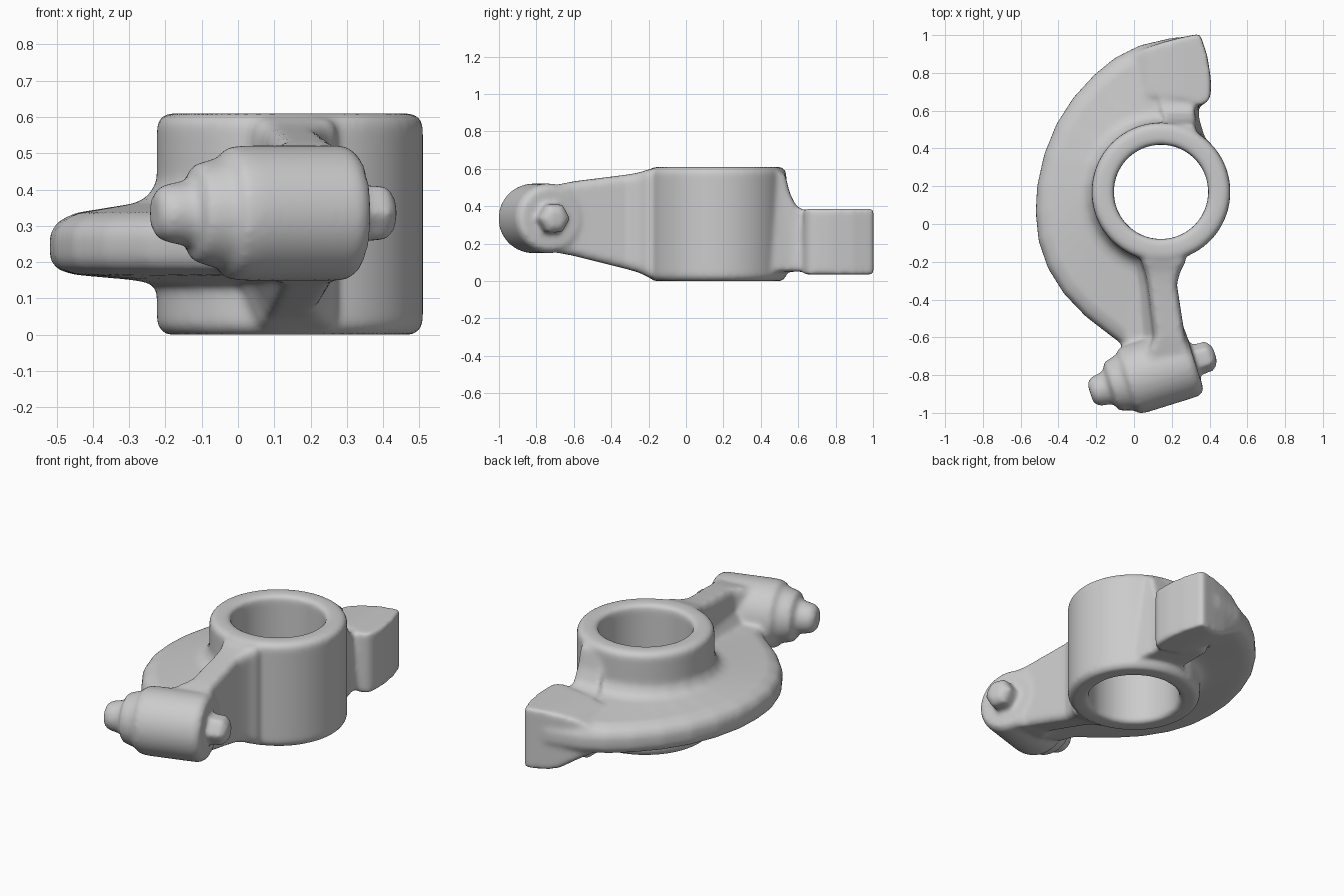
import bpy, bmesh
from math import sin, cos, radians, pi
from mathutils import Vector

bm = bmesh.new()


def loft(loops, ring=False):
    """Skin equal-length closed loops; cap the ends or close into a ring."""
    rows = [[bm.verts.new(p) for p in loop] for loop in loops]
    n = len(rows[0])
    pairs = list(zip(rows, rows[1:]))
    if ring:
        pairs.append((rows[-1], rows[0]))
    faces = [bm.faces.new((a[i], a[(i + 1) % n], b[(i + 1) % n], b[i]))
             for a, b in pairs for i in range(n)]
    if not ring:
        faces += [bm.faces.new(rows[0]), bm.faces.new(rows[-1])]
    bmesh.ops.recalc_face_normals(bm, faces=faces)


HUB = Vector((0.143, 0.17))

# Bored hub: wall section spun around the z axis
wall = [(0.25, 0.015), (0.265, 0), (0.345, 0), (0.367, 0.025),
        (0.367, 0.585), (0.345, 0.61), (0.265, 0.61), (0.25, 0.595)]
loft([[(HUB.x + r * cos(a), HUB.y + r * sin(a), z) for r, z in wall]
      for a in (2 * pi * k / 96 for k in range(96))], ring=True)

# Crescent web: outer edge points, each with the hub angle it runs in to
edge = [((0.34, 0.995), 76), ((0.20, 0.985), 84), ((0.03, 0.945), 94), ((-0.10, 0.88), 104),
        ((-0.21, 0.79), 115), ((-0.32, 0.67), 127), ((-0.41, 0.53), 140),
        ((-0.475, 0.37), 156), ((-0.513, 0.20), 172), ((-0.52, 0.06), 186),
        ((-0.505, -0.09), 199), ((-0.455, -0.235), 212), ((-0.37, -0.37), 224),
        ((-0.255, -0.49), 236), ((-0.145, -0.575), 247), ((-0.065, -0.635), 256),
        ((-0.055, -0.70), 264), ((0.10, -0.78), 272)]
sections = []
for p, ang in edge:
    outer = Vector(p)
    inner = HUB + 0.31 * Vector((cos(radians(ang)), sin(radians(ang))))
    length = (inner - outer).length
    steps = [(0, 0.21, 0.275), (0.02, 0.18, 0.31), (0.07, 0.165, 0.335),
             (length - 0.12, 0.15, 0.362), (length - 0.085, 0.143, 0.38),
             (length - 0.055, 0.13, 0.43), (length, 0.08, 0.54)]
    pts = [outer.lerp(inner, s / length) for s, _, _ in steps]
    low = [(q.x, q.y, st[1]) for q, st in zip(pts, steps)]
    high = [(q.x, q.y, st[2]) for q, st in zip(pts, steps)]
    sections.append(low + high[::-1])
loft(sections)

# Tapering front rib, flared into the web: y, left, right, bottom, top
rib = [(-0.12, 0.04, 0.25, 0.01, 0.60), (-0.20, 0.04, 0.275, 0.02, 0.597),
       (-0.25, 0.06, 0.245, 0.045, 0.58), (-0.32, 0.075, 0.227, 0.065, 0.568),
       (-0.60, 0.11, 0.27, 0.135, 0.533), (-0.68, 0.07, 0.30, 0.15, 0.517),
       (-0.78, 0.05, 0.31, 0.18, 0.49)]
loft([[(l + 0.02, y, b), (r - 0.02, y, b), (r, y, b + 0.03), (r, y, t - 0.03),
       (r - 0.02, y, t), (l + 0.02, y, t), (l, y, t - 0.03),
       (l - 0.01, y, 0.41), (l - 0.055, y, 0.345), (l - 0.05, y, 0.19)]
      for y, l, r, b, t in rib])


# Slanted adjuster boss and pin: lathe along a tilted axis
def lathe(profile, sides, start=(-0.22, -0.892), tilt=0.303, z=0.335):
    loft([[(start[0] + t * cos(tilt) - r * cos(a) * sin(tilt),
            start[1] + t * sin(tilt) + r * cos(a) * cos(tilt),
            z + r * sin(a))
           for a in (2 * pi * k / sides for k in range(sides))] for t, r in profile])


lathe([(-0.012, 0.055), (0.015, 0.08), (0.09, 0.092), (0.105, 0.135), (0.185, 0.156),
       (0.20, 0.182), (0.25, 0.187), (0.535, 0.187), (0.567, 0.165)], 40)
lathe([(0.50, 0.09), (0.65, 0.086), (0.68, 0.05)], 6)

# Rear neck dropping from the hub down to the pad, narrower at the top
neck = [(0.45, 0.05), (0.56, 0.05), (0.76, 0.05), (0.76, 0.37), (0.64, 0.375),
        (0.59, 0.40), (0.555, 0.47), (0.53, 0.57), (0.45, 0.59)]
loft([[(x + s * max(0, z - 0.25) + f * max(0, 0.60 - y), y, z) for y, z in neck]
      for x, s, f in ((0.10, 0.30, 0), (0.335, -0.12, 0.3))])

# Rear contact pad swelling out of the web: x, near y, far y, bottom, top
pad = [(0.0, 0.70, 0.90, 0.16, 0.33), (0.07, 0.68, 0.935, 0.12, 0.362),
       (0.16, 0.67, 0.965, 0.06, 0.38), (0.24, 0.665, 0.985, 0.037, 0.386),
       (0.31, 0.65, 1.0, 0.035, 0.386), (0.35, 0.625, 1.008, 0.035, 0.386),
       (0.388, 0.645, 0.89, 0.035, 0.386), (0.407, 0.68, 0.77, 0.035, 0.386)]
loft([[(x, a, lo), (x, b, lo), (x, b, hi), (x, a, hi)] for x, a, b, lo, hi in pad])

mesh = bpy.data.meshes.new("rocker_arm")
bm.to_mesh(mesh)
bm.free()
arm = bpy.data.objects.new("rocker_arm", mesh)
bpy.context.collection.objects.link(arm)

# Fuse the parts into one casting and soften the joints
fuse = arm.modifiers.new("fuse", 'REMESH')
fuse.mode = 'VOXEL'
fuse.voxel_size = 0.012
fuse.use_smooth_shade = True
soft = arm.modifiers.new("soften", 'SMOOTH')
soft.factor = 0.5
soft.iterations = 16
